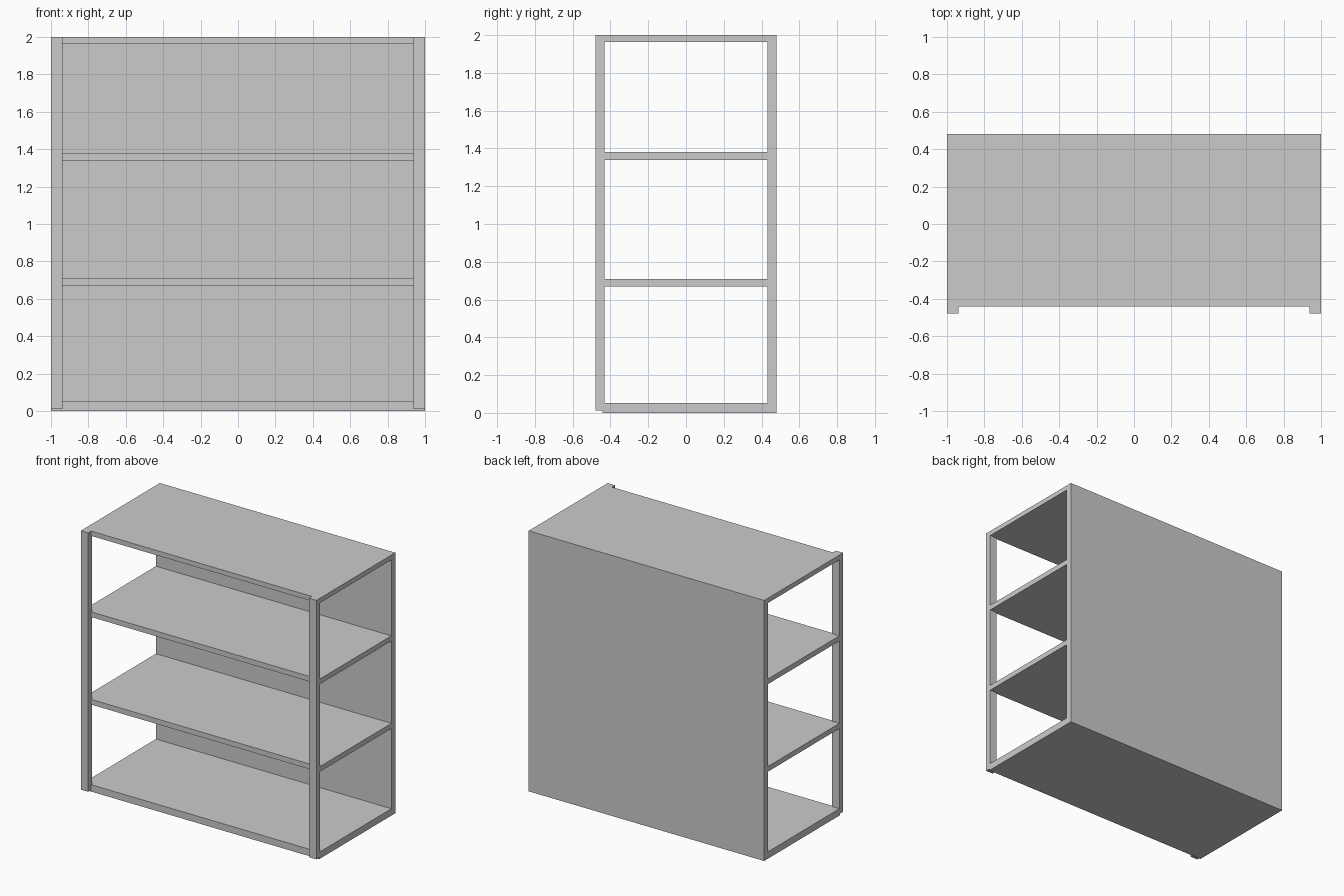
import bpy
import bmesh
from mathutils import Vector

if "Cube" in bpy.data.objects:
    bpy.data.objects.remove(bpy.data.objects["Cube"])


def box(name, lo, hi):
    """Axis-aligned box between two corners."""
    lo, hi = Vector(lo), Vector(hi)
    bm = bmesh.new()
    bmesh.ops.create_cube(bm, size=1)
    bmesh.ops.scale(bm, vec=hi - lo, verts=bm.verts)
    bmesh.ops.translate(bm, vec=(lo + hi) / 2, verts=bm.verts)
    mesh = bpy.data.meshes.new(name)
    bm.to_mesh(mesh)
    bm.free()
    obj = bpy.data.objects.new(name, mesh)
    bpy.context.collection.objects.link(obj)
    return obj


FRONT, BACK = -0.478, 0.480
INNER = 0.432          # inner faces of posts and back panel
SHELF_FRONT = -0.442   # shelves sit slightly behind the post fronts

# Back panel
box("back_panel", (-1, INNER, 0), (1, BACK, 2))

# Bottom, two shelves and top, open at both ends
levels = {
    "bottom_board": (0.0, 0.053),
    "lower_shelf": (0.668, 0.708),
    "upper_shelf": (1.34, 1.38),
    "top_board": (1.963, 2.0),
}
for name, (z0, z1) in levels.items():
    box(name, (-1, SHELF_FRONT, z0), (1, INNER, z1))

# Front corner posts, mirrored across x
post = box("front_posts", (0.938, FRONT, 0.012), (1, -INNER, 2))
mirror = post.modifiers.new("mirror", 'MIRROR')
mirror.use_axis = (True, False, False)
